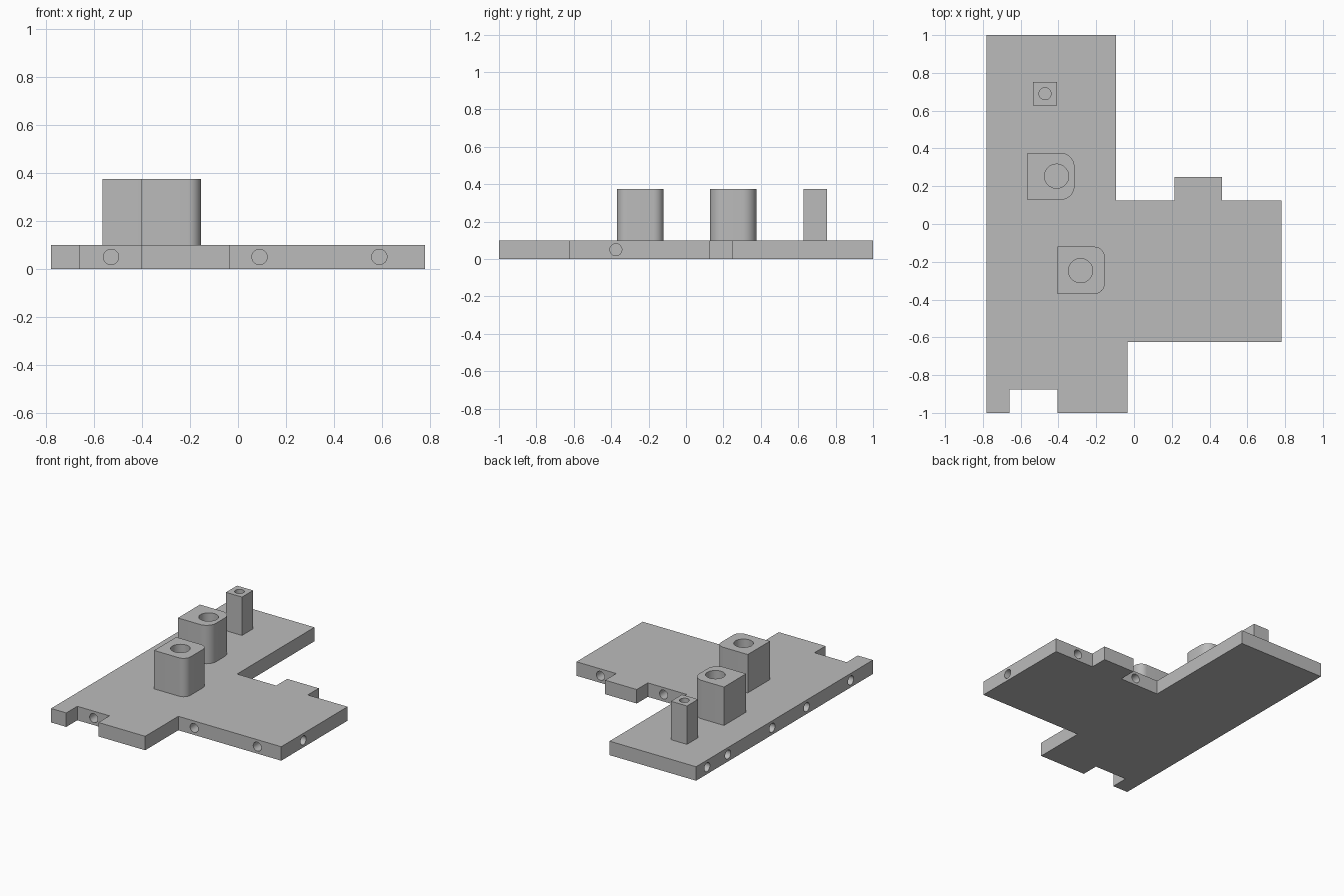
import bpy, bmesh, math
from mathutils import Matrix, Vector

cube = bpy.data.objects.get("Cube")
if cube:
    bpy.data.objects.remove(cube, do_unlink=True)

PLATE_TOP = 0.1
POST_TOP = 0.375
PIN_RADIUS = 0.032

grey = bpy.data.materials.new("plain grey")
grey.use_nodes = True
grey.diffuse_color = (0.5, 0.5, 0.5, 1)
grey.node_tree.nodes["Principled BSDF"].inputs["Base Color"].default_value = (0.5, 0.5, 0.5, 1)


def make_object(name, bm):
    bmesh.ops.recalc_face_normals(bm, faces=bm.faces)
    mesh = bpy.data.meshes.new(name)
    bm.to_mesh(mesh)
    bm.free()
    mesh.materials.append(grey)
    obj = bpy.data.objects.new(name, mesh)
    bpy.context.collection.objects.link(obj)
    return obj


def extrude_outline(outline, z0, z1):
    bm = bmesh.new()
    face = bm.faces.new([bm.verts.new((x, y, z0)) for x, y in outline])
    walls = bmesh.ops.extrude_face_region(bm, geom=[face])["geom"]
    top = [v for v in walls if isinstance(v, bmesh.types.BMVert)]
    bmesh.ops.translate(bm, verts=top, vec=(0, 0, z1 - z0))
    return bm


def drill(obj, holes):
    """Cut blind round holes, each given as (mouth, outward direction, radius, depth)."""
    bm = bmesh.new()
    for mouth, outward, radius, depth in holes:
        axis = Vector(outward)
        turn = axis.to_track_quat('Z', 'Y').to_matrix().to_4x4()
        middle = Vector(mouth) + axis * (0.02 - depth) / 2
        bmesh.ops.create_cone(bm, cap_ends=True, segments=32, radius1=radius,
                              radius2=radius, depth=depth + 0.02,
                              matrix=Matrix.Translation(middle) @ turn)
    cutter = make_object("hole_cutter", bm)
    cutter.hide_render = True
    mod = obj.modifiers.new("holes", 'BOOLEAN')
    mod.operation = 'DIFFERENCE'
    mod.solver = 'EXACT'
    mod.object = cutter
    bpy.ops.object.select_all(action='DESELECT')
    bpy.context.view_layer.objects.active = obj
    obj.select_set(True)
    bpy.ops.object.modifier_apply(modifier=mod.name)
    bpy.data.objects.remove(cutter, do_unlink=True)
    bpy.ops.object.shade_smooth_by_angle(angle=math.radians(30))


# Base plate with a front notch and a tab at the back of the side wing
outline = [(-0.78, -1), (-0.66, -1), (-0.66, -0.875), (-0.405, -0.875),
           (-0.405, -1), (-0.035, -1), (-0.035, -0.625), (0.78, -0.625),
           (0.78, 0.125), (0.465, 0.125), (0.465, 0.25), (0.215, 0.25),
           (0.215, 0.125), (-0.095, 0.125), (-0.095, 1), (-0.78, 1)]
plate = make_object("base_plate", extrude_outline(outline, 0, PLATE_TOP))

# Pin holes around the plate edge
mouths = [((-0.53, -0.875), (0, -1, 0)), ((0.78, -0.375), (1, 0, 0))]
for x in (0.09, 0.59):
    mouths += [((x, -0.625), (0, -1, 0)), ((x, 0.125), (0, 1, 0))]
mouths += [((-0.78, y), (-1, 0, 0)) for y in (0.875, 0.64, 0.14, -0.25, -0.75)]
drill(plate, [((x, y, PLATE_TOP / 2), d, PIN_RADIUS, 0.12) for (x, y), d in mouths])


# Socket posts, rounded on their +x corners
def socket_post(name, x0, x1, y0, y1, rounding, hole, radius):
    bm = extrude_outline([(x0, y0), (x1, y0), (x1, y1), (x0, y1)], PLATE_TOP, POST_TOP)
    if rounding:
        corners = [e for e in bm.edges
                   if all(v.co.x > x1 - 0.001 for v in e.verts)
                   and abs(e.verts[0].co.z - e.verts[1].co.z) > 0.1]
        bmesh.ops.bevel(bm, geom=corners, offset=rounding, segments=8,
                        profile=0.5, affect='EDGES')
    post = make_object(name, bm)
    drill(post, [((*hole, POST_TOP), (0, 0, 1), radius, 0.2)])


socket_post("front_post", -0.405, -0.155, -0.37, -0.12, 0.055, (-0.283, -0.247), 0.064)
socket_post("middle_post", -0.565, -0.315, 0.127, 0.377, 0.075, (-0.41, 0.253), 0.064)
socket_post("back_post", -0.535, -0.408, 0.628, 0.753, 0, (-0.471, 0.69), PIN_RADIUS)
